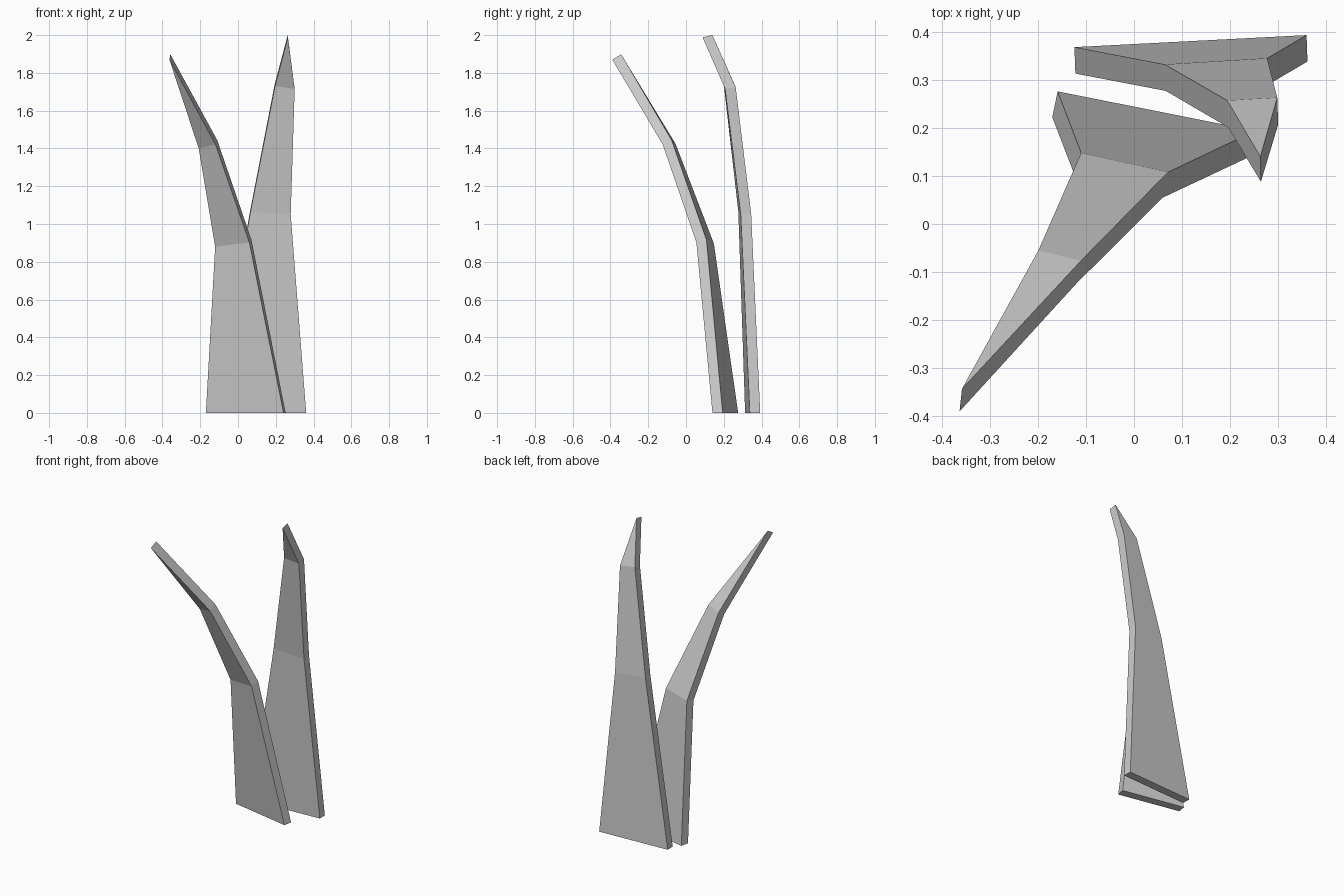
import bpy
import bmesh
from mathutils import Vector

default_cube = bpy.data.objects.get("Cube")
if default_cube:
    bpy.data.objects.remove(default_cube, do_unlink=True)

# Single flat grey shared by both blades
grey = bpy.data.materials.new("blade grey")
grey.use_nodes = True
colour = (0.6, 0.6, 0.6, 1.0)
grey.diffuse_color = colour
grey.node_tree.nodes["Principled BSDF"].inputs["Base Color"].default_value = colour


def make_blade(name, sections, tip, tip_depth):
    """Bent tapering slab: each section is front left, front right, depth to the back."""
    bm = bmesh.new()
    rings = []
    for left, right, depth in sections:
        left, right, depth = Vector(left), Vector(right), Vector(depth)
        corners = (left, right, right + depth, left + depth)
        rings.append([bm.verts.new(corner) for corner in corners])

    # Base cap and the walls between sections
    bm.faces.new(rings[0])
    for lower, upper in zip(rings, rings[1:]):
        for i in range(4):
            j = (i + 1) % 4
            bm.faces.new((lower[i], lower[j], upper[j], upper[i]))

    # Pointed end, closing to one short edge
    front = bm.verts.new(tip)
    back = bm.verts.new(Vector(tip) + Vector(tip_depth))
    front_left, front_right, back_right, back_left = rings[-1]
    bm.faces.new((front_left, front_right, front))
    bm.faces.new((front_right, back_right, back, front))
    bm.faces.new((back_right, back_left, back))
    bm.faces.new((back_left, front_left, front, back))
    bmesh.ops.recalc_face_normals(bm, faces=bm.faces)

    mesh = bpy.data.meshes.new(name)
    bm.to_mesh(mesh)
    bm.free()
    mesh.materials.append(grey)
    blade = bpy.data.objects.new(name, mesh)
    bpy.context.collection.objects.link(blade)
    return blade


# Shorter blade, leaning forward and to the right
make_blade(
    "front_blade",
    [
        ((-0.17, 0.222, 0), (0.241, 0.14, 0), (0.011, 0.054, 0)),
        ((-0.121, 0.095, 0.88), (0.06, 0.055, 0.902), (0.011, 0.053, 0.015)),
        ((-0.208, -0.102, 1.4), (-0.119, -0.123, 1.42), (0.009, 0.047, 0.024)),
    ],
    (-0.363, -0.39, 1.87), (0.005, 0.047, 0.028),
)

# Taller blade behind, curling forward at the end
make_blade(
    "back_blade",
    [
        ((-0.122, 0.313, 0), (0.361, 0.338, 0), (-0.002, 0.055, 0)),
        ((0.066, 0.277, 1.065), (0.279, 0.29, 1.05), (-0.002, 0.055, 0.004)),
        ((0.196, 0.201, 1.73), (0.3, 0.207, 1.715), (-0.002, 0.056, 0.009)),
    ],
    (0.264, 0.088, 1.988), (-0.001, 0.052, 0.012),
)
